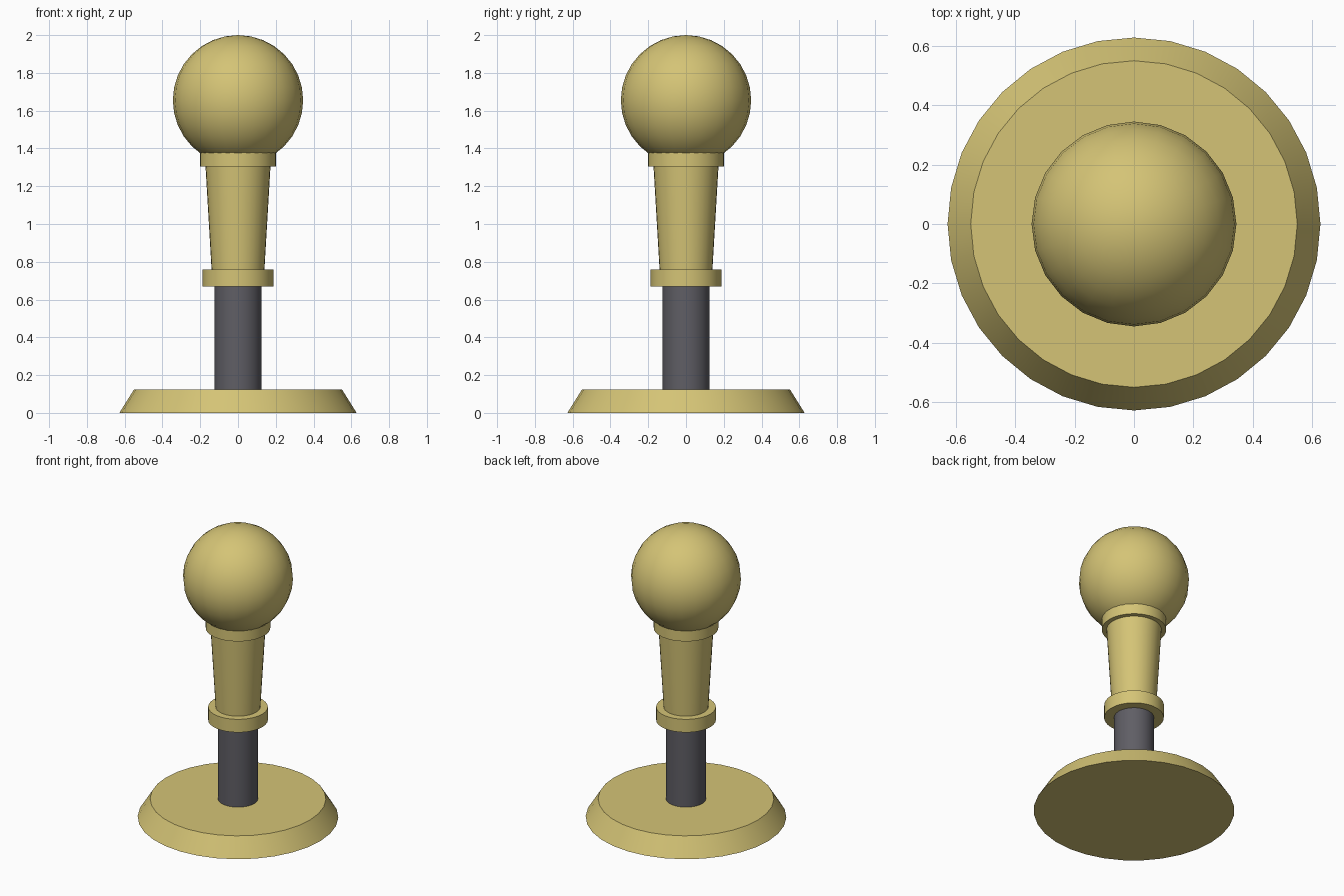
import bpy
import math

cube = bpy.data.objects.get("Cube")
if cube:
    bpy.data.objects.remove(cube, do_unlink=True)


def material(name, rgb):
    mat = bpy.data.materials.new(name)
    mat.use_nodes = True
    colour = (*rgb, 1)
    mat.diffuse_color = colour
    mat.node_tree.nodes["Principled BSDF"].inputs["Base Color"].default_value = colour
    return mat


brass = material("pale brass", (0.66, 0.55, 0.18))
steel = material("dark steel", (0.115, 0.112, 0.13))


def finish(name, mat):
    obj = bpy.context.object
    obj.name = name
    obj.data.materials.append(mat)
    bpy.ops.object.shade_smooth_by_angle(angle=math.radians(35))
    return obj


def turned(name, mat, z0, z1, r0, r1=None):
    """Round part between two heights, tapering from r0 to r1."""
    bpy.ops.mesh.primitive_cone_add(
        vertices=32, radius1=r0, radius2=r0 if r1 is None else r1,
        depth=z1 - z0, location=(0, 0, (z0 + z1) / 2))
    return finish(name, mat)


# Stand and shaft
turned("base", brass, 0, 0.125, 0.628, 0.55)
turned("shaft", steel, 0.125, 0.67, 0.125)

# Tapered grip between two collars
turned("lower_collar", brass, 0.67, 0.76, 0.187)
turned("grip", brass, 0.76, 1.305, 0.14, 0.172)
turned("upper_collar", brass, 1.305, 1.38, 0.202)

# Ball knob
bpy.ops.mesh.primitive_uv_sphere_add(
    segments=24, ring_count=16, radius=0.345, location=(0, 0, 1.655))
finish("ball_knob", brass)
